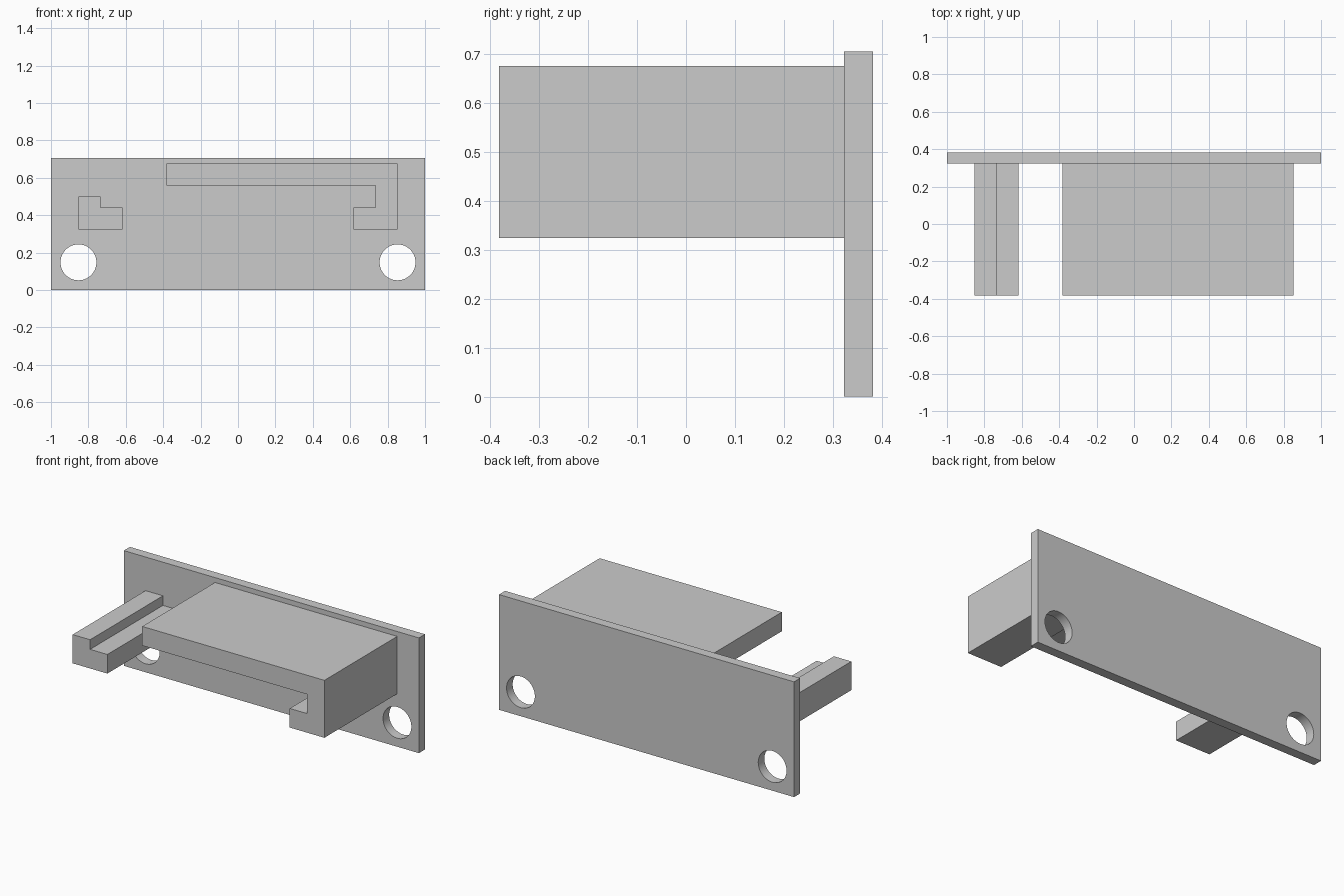
import bpy, bmesh, math

if "Cube" in bpy.data.objects:
    bpy.data.objects.remove(bpy.data.objects["Cube"])

FRONT, PLATE_FRONT, BACK = -0.382, 0.323, 0.382


def extrude_profile(name, points, y0, y1):
    """Extrude a closed (x, z) outline along y."""
    bm = bmesh.new()
    face = bm.faces.new([bm.verts.new((x, y0, z)) for x, z in points])
    ext = bmesh.ops.extrude_face_region(bm, geom=[face], use_keep_orig=True)
    verts = [v for v in ext["geom"] if isinstance(v, bmesh.types.BMVert)]
    bmesh.ops.translate(bm, verts=verts, vec=(0, y1 - y0, 0))
    bmesh.ops.recalc_face_normals(bm, faces=bm.faces)
    mesh = bpy.data.meshes.new(name)
    bm.to_mesh(mesh)
    bm.free()
    obj = bpy.data.objects.new(name, mesh)
    bpy.context.collection.objects.link(obj)
    return obj


# Mounting plate
plate = extrude_profile(
    "mounting_plate", [(-1, 0), (1, 0), (1, 0.706), (-1, 0.706)], PLATE_FRONT, BACK)

# Screw holes through the two lower corners
for side, x in (("left", -0.853), ("right", 0.853)):
    bpy.ops.mesh.primitive_cylinder_add(
        vertices=64, radius=0.096, depth=0.2,
        location=(x, (PLATE_FRONT + BACK) / 2, 0.148), rotation=(math.pi / 2, 0, 0))
    cutter = bpy.context.object
    cutter.name = f"{side}_hole_cutter"
    cutter.hide_render = True
    cut = plate.modifiers.new(f"{side}_screw_hole", "BOOLEAN")
    cut.operation, cut.solver, cut.object = "DIFFERENCE", "EXACT", cutter
    bpy.ops.object.select_all(action="DESELECT")
    plate.select_set(True)
    bpy.context.view_layer.objects.active = plate
    bpy.ops.object.modifier_apply(modifier=cut.name)
    bpy.data.objects.remove(cutter)
bpy.ops.object.shade_smooth_by_angle(angle=math.radians(30))

# Left stepped rail
extrude_profile("left_rail", [
    (-0.853, 0.324), (-0.618, 0.324), (-0.618, 0.441),
    (-0.735, 0.441), (-0.735, 0.5), (-0.853, 0.5)], FRONT, PLATE_FRONT)

# Right hooked rail with its long top shelf
extrude_profile("right_hooked_shelf", [
    (0.618, 0.324), (0.853, 0.324), (0.853, 0.676), (-0.382, 0.676),
    (-0.382, 0.559), (0.735, 0.559), (0.735, 0.441), (0.618, 0.441)],
    FRONT, PLATE_FRONT)
